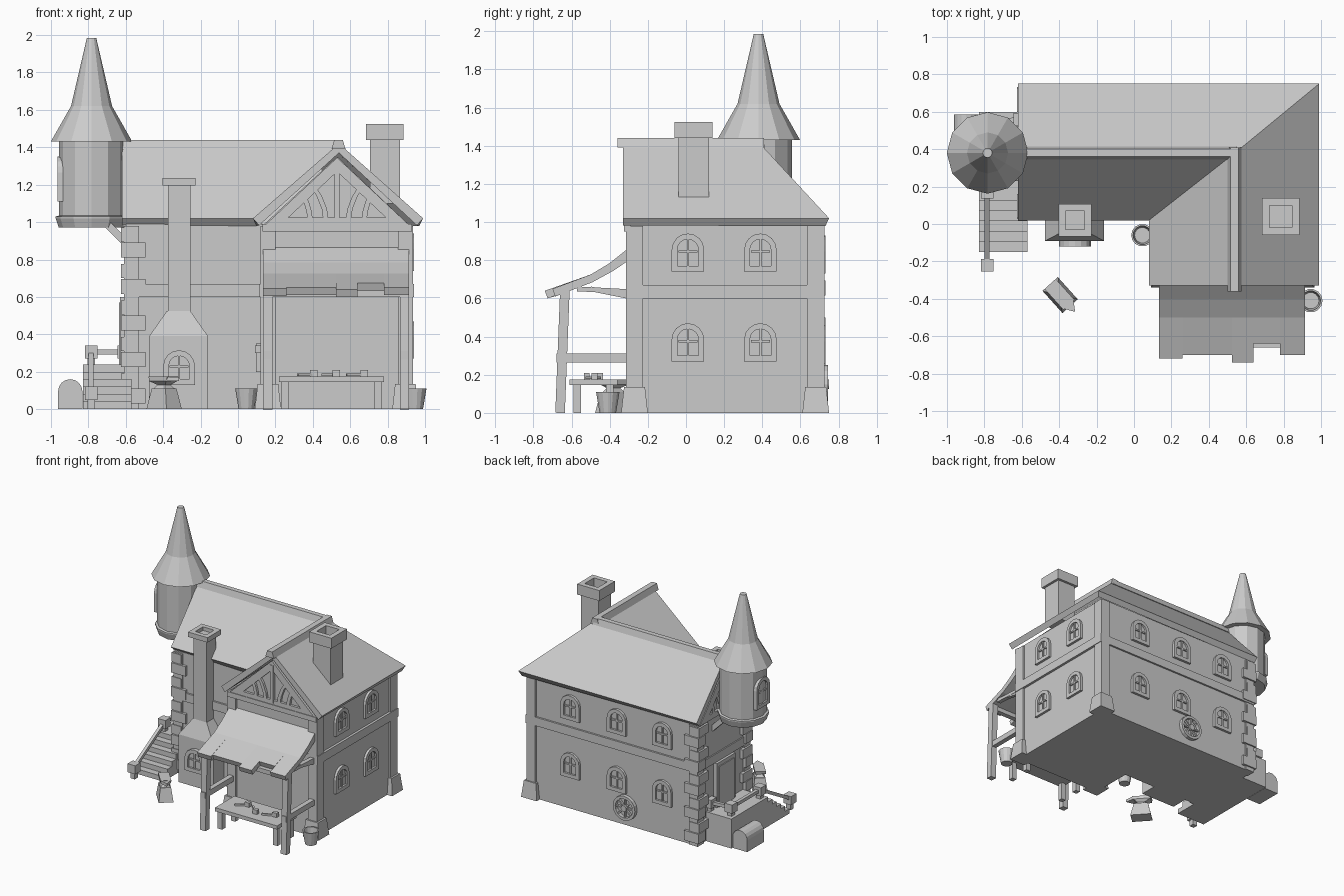
import bpy, bmesh, math
from mathutils import Vector, Matrix

cube = bpy.data.objects.get("Cube")
if cube:
    bpy.data.objects.remove(cube)

GREY = (0.6, 0.6, 0.6, 1)
mat = bpy.data.materials.new("stone_grey")
mat.use_nodes = True
mat.diffuse_color = GREY
mat.node_tree.nodes["Principled BSDF"].inputs["Base Color"].default_value = GREY


def finish(name, bm, matrix=None):
    if matrix:
        bm.transform(matrix)
    bmesh.ops.recalc_face_normals(bm, faces=bm.faces)
    me = bpy.data.meshes.new(name)
    bm.to_mesh(me)
    bm.free()
    me.materials.append(mat)
    ob = bpy.data.objects.new(name, me)
    bpy.context.collection.objects.link(ob)
    return ob


def extrude(bm, faces, vec):
    out = bmesh.ops.extrude_face_region(bm, geom=faces)["geom"]
    bmesh.ops.translate(bm, vec=vec, verts=[v for v in out if isinstance(v, bmesh.types.BMVert)])


def add_prism(bm, pts, axis, a, b):
    place = {"x": lambda u, v: (a, u, v), "y": lambda u, v: (u, a, v), "z": lambda u, v: (u, v, a)}[axis]
    face = bm.faces.new([bm.verts.new(place(u, v)) for u, v in pts])
    extrude(bm, [face], Vector([(b - a) * (axis == k) for k in "xyz"]))


def prism(name, pts, axis, a, b, matrix=None):
    bm = bmesh.new()
    add_prism(bm, pts, axis, a, b)
    return finish(name, bm, matrix)


def rect(x0, x1, y0, y1):
    return [(x0, y0), (x1, y0), (x1, y1), (x0, y1)]


def box(name, x0, x1, y0, y1, z0, z1, matrix=None):
    return prism(name, rect(x0, x1, y0, y1), "z", z0, z1, matrix)


def add_ring(bm, outer, inner, y, depth, closed=True):
    o = [bm.verts.new((u, y, v)) for u, v in outer]
    i = [bm.verts.new((u, y, v)) for u, v in inner]
    n = len(o)
    faces = [bm.faces.new((o[k], o[(k + 1) % n], i[(k + 1) % n], i[k])) for k in range(n if closed else n - 1)]
    extrude(bm, faces, Vector((0, depth, 0)))


def stack(name, levels, matrix=None):
    """Loft of rectangles (x0, x1, y0, y1, z)."""
    bm = bmesh.new()
    rings = [[bm.verts.new((x, y, z)) for x, y in rect(a, b, c, d)] for a, b, c, d, z in levels]
    for lo, hi in zip(rings, rings[1:]):
        for k in range(4):
            bm.faces.new((lo[k], lo[(k + 1) % 4], hi[(k + 1) % 4], hi[k]))
    bm.faces.new(rings[0])
    bm.faces.new(rings[-1])
    return finish(name, bm, matrix)


def beam(name, p, q, w, h):
    p, q = Vector(p), Vector(q)
    d = q - p
    rot = d.to_track_quat("Y", "Z").to_matrix().to_4x4()
    return box(name, -w / 2, w / 2, 0, d.length, -h / 2, h / 2, Matrix.Translation(p) @ rot)


def lathe(name, profile, centre, sides):
    bm = bmesh.new()
    vs = [bm.verts.new((r, 0, z)) for r, z in profile]
    edges = [bm.edges.new(e) for e in zip(vs, vs[1:])]
    bmesh.ops.spin(bm, geom=vs + edges, axis=(0, 0, 1), cent=(0, 0, 0), angle=math.tau, steps=sides)
    bmesh.ops.remove_doubles(bm, verts=bm.verts, dist=0.0005)
    return finish(name, bm, Matrix.Translation((*centre, 0)))


def arch(w, h, grow=0.0, n=8):
    r = w / 2
    top = [(r * math.cos(math.pi * k / n), h - r + r * math.sin(math.pi * k / n)) for k in range(n + 1)]
    return [(-r, grow), (r, grow)] + top


def window(name, x, y, z, turn, w=0.17, h=0.2):
    bm = bmesh.new()
    add_ring(bm, arch(w, h), arch(w - 0.06, h - 0.03, 0.03), 0.01, -0.03)
    add_prism(bm, arch(w - 0.05, h - 0.025, 0.025), "y", 0.01, -0.004)
    add_prism(bm, rect(-0.006, 0.006, 0.02, h - 0.02), "y", 0, -0.014)
    add_prism(bm, rect(0.035 - w / 2, w / 2 - 0.035, h * 0.5, h * 0.56), "y", 0, -0.014)
    finish(name, bm, Matrix.Translation((x, y, z)) @ Matrix.Rotation(math.radians(turn), 4, "Z"))


# Walls and gables
prism("walls", [(-0.6, 0.05), (0.13, 0.05), (0.13, -0.3), (0.92, -0.3), (0.92, 0.71), (-0.6, 0.71)], "z", 0, 0.99)
prism("main_gable", [(0.05, 0.98), (0.71, 0.98), (0.38, 1.35)], "x", -0.6, 0.45)
prism("wing_gable", [(0.13, 0.98), (0.92, 0.98), (0.53, 1.35)], "y", -0.3, 0.35)

# Roof shell
ROOF = dict(A=(-0.62, 0.38, 1.42), J=(0.54, 0.38, 1.42), F=(0.54, -0.33, 1.42), a=(-0.62, 0.02, 1.02),
            v=(0.08, 0.02, 1.02), f=(0.08, -0.33, 1.02), g=(0.99, -0.33, 1.02), b=(0.99, 0.75, 1.02), c=(-0.62, 0.75, 1.02))
bm = bmesh.new()
rv = {k: bm.verts.new(p) for k, p in ROOF.items()}
for loop in ("AavJ", "JvfF", "FgbJ", "JbcA"):
    bm.faces.new([rv[k] for k in loop])
roof = finish("roof", bm)
shell = roof.modifiers.new("thickness", "SOLIDIFY")
shell.thickness = 0.05
shell.offset = -1
prism("main_ridge_cap", [(0.345, 1.39), (0.415, 1.39), (0.4, 1.44), (0.36, 1.44)], "x", -0.62, 0.55)
prism("wing_ridge_cap", [(0.5, 1.39), (0.575, 1.39), (0.56, 1.44), (0.515, 1.44)], "y", -0.36, 0.41)

# Gable timbers
def gable_frame(name, half, matrix):
    bm = bmesh.new()
    add_ring(bm, [(-half, 0.98), (half, 0.98), (0, 1.345)],
             [(0.13 - half, 1.025), (half - 0.13, 1.025), (0, 1.27)], 0.01, -0.03)
    add_prism(bm, rect(-0.014, 0.014, 1.0, 1.31), "y", 0.01, -0.025)
    for s in (-1, 1):
        for x0, x1, z1 in ((0.045, 0.12, 1.2), (0.13, 0.17, 1.15)):
            pts = [(s * (x0 + (x1 - x0) * t * t), 1.0 + (z1 - 1.0) * t) for t in (0, 0.35, 0.7, 1)]
            add_ring(bm, pts, [(x + s * 0.028, z) for x, z in pts], 0.01, -0.03, False)
    finish(name, bm, matrix)


gable_frame("wing_gable_timbers", 0.39, Matrix.Translation((0.53, -0.3, 0)))
gable_frame("main_gable_timbers", 0.33, Matrix.Translation((-0.6, 0.38, 0)) @ Matrix.Rotation(-math.pi / 2, 4, "Z"))
box("gable_sill", 0.13, 0.93, -0.325, -0.29, 0.95, 0.99)

# Floor band, corner pillars and quoins
prism("floor_band", [(-0.61, 0.035), (0.115, 0.035), (0.115, -0.315), (0.94, -0.315), (0.94, 0.725), (-0.61, 0.725)], "z", 0.6, 0.67)
for x, y in ((0.895, -0.27), (0.895, 0.68), (0.16, -0.27)):
    box("corner_pillar", x - 0.04, x + 0.04, y - 0.045, y + 0.045, 0.1, 0.98)
    stack("pillar_base", [(x - 0.07, x + 0.07, y - 0.07, y + 0.07, 0),
                          (x - 0.055, x + 0.055, y - 0.055, y + 0.055, 0.135)])
for y, s in ((0.05, 1), (0.71, -1)):
    box("quoin_column", -0.61, -0.53, *sorted((y - s * 0.01, y + s * 0.07)), 0, 0.98)
    for k in range(5):
        z = 0.03 + k * 0.195
        box("quoin_block", -0.625, -0.495, *sorted((y - s * 0.022, y + s * 0.07)), z, z + 0.08)
        box("quoin_side_block", -0.625, -0.54, *sorted((y - s * 0.015, y + s * 0.11)), z + 0.085, z + 0.16)

# Windows and wheel
for z in (0.27, 0.74):
    for y in (0.01, 0.39):
        window("side_window", 0.92, y, z, 90)
    for x in (0.54, 0.12, -0.29):
        window("back_window", x, 0.71, z - 0.01, 180)
bm = bmesh.new()
circle = [(math.cos(math.tau * k / 16), math.sin(math.tau * k / 16)) for k in range(16)]
add_ring(bm, [(0.1 * u, 0.1 * v) for u, v in circle], [(0.078 * u, 0.078 * v) for u, v in circle], 0, -0.03)
add_prism(bm, [(0.025 * u, 0.025 * v) for u, v in circle], "y", 0, -0.035)
for u, v in circle[::2]:
    add_prism(bm, [(0.09 * u - 0.006 * v, 0.09 * v + 0.006 * u), (0.09 * u + 0.006 * v, 0.09 * v - 0.006 * u),
                   (0.006 * v, -0.006 * u), (-0.006 * v, 0.006 * u)], "y", -0.005, -0.022)
finish("wagon_wheel", bm, Matrix.Translation((0.04, 0.715, 0.15)) @ Matrix.Rotation(math.pi, 4, "Z"))

# Chimneys
def flue(name, x, y, shaft, cap, hole, z0, z1, z2):
    box(name + "_shaft", x - shaft, x + shaft, y - shaft, y + shaft, z0, z1)
    sq = lambda r, z: (x - r, x + r, y - r, y + r, z)
    stack(name + "_cap", [sq(shaft, z1), sq(cap, z1), sq(cap, z2), sq(hole, z2), sq(hole, z1 + 0.01)])


flue("house_chimney", 0.785, 0.04, 0.08, 0.1, 0.06, 1.1, 1.44, 1.525)
flue("forge_chimney", -0.315, 0.02, 0.06, 0.088, 0.05, 0.5, 1.195, 1.235)
stack("forge_hood", [(-0.475, -0.16, -0.09, 0.06, 0), (-0.475, -0.16, -0.09, 0.06, 0.39), (-0.38, -0.255, -0.04, 0.08, 0.525)])
window("forge_mouth", -0.315, -0.1, 0.13, 0, 0.17, 0.185)

# Tower
TOWER = (-0.783, 0.38)
lathe("tower_body", [(0, 0.97), (0.175, 0.97), (0.192, 1.02), (0.192, 1.03), (0.175, 1.035), (0.175, 1.44), (0, 1.44)], TOWER, 12)
lathe("tower_roof", [(0, 1.43), (0.218, 1.43), (0.11, 1.62), (0.025, 1.985), (0, 1.985)], TOWER, 12)
window("tower_window", -0.945, 0.38, 1.11, -90, 0.17, 0.24)
for y in (0.25, 0.5):
    beam("tower_brace", (-0.7, y, 0.99), (-0.59, y, 0.88), 0.04, 0.04)

# Door, landing and steps
box("door_frame", -0.63, -0.59, 0.26, 0.5, 0.24, 0.6)
box("door", -0.637, -0.6, 0.285, 0.475, 0.24, 0.57)
box("landing", -0.83, -0.57, 0.15, 0.6, 0, 0.24)
for k in range(6):
    box("step", -0.83, -0.57, -0.15 + k * 0.055, 0.2, k * 0.04, k * 0.04 + 0.04)
dome = [(u - 0.897, v) for u, v in arch(0.13, 0.16)]
prism("cellar_hatch", dome, "y", 0.37, 0.585)
posts = [(-0.785, -0.22, 0.03), (-0.785, 0.17, 0.25), (-0.785, 0.54, 0.25), (-0.61, 0.56, 0.25)]
for x, y, z in posts:
    box("rail_post", x - 0.02, x + 0.02, y - 0.02, y + 0.02, max(0, z - 0.03), z + 0.09)
    box("rail_post_block", x - 0.034, x + 0.034, y - 0.034, y + 0.034, z + 0.02, z + 0.09)
for p, q in zip(posts, posts[1:]):
    beam("hand_rail", (p[0], p[1], p[2] + 0.055), (q[0], q[1], q[2] + 0.055), 0.026, 0.026)

# Awning with a ragged front edge
for x0, x1, y, drop in ((0.135, 0.26, -0.72, 0.605), (0.26, 0.525, -0.7, 0.61), (0.525, 0.64, -0.74, 0.6),
                        (0.64, 0.78, -0.64, 0.635), (0.78, 0.915, -0.7, 0.61)):
    prism("awning_panel", [(-0.3, 0.865), (-0.4, 0.785), (-0.5, 0.725), (y, drop + 0.04), (y + 0.015, drop),
                           (-0.49, 0.685), (-0.38, 0.745), (-0.3, 0.8)], "x", x0, x1)
for x in (0.16, 0.89):
    beam("awning_post", (x, -0.66, 0), (x, -0.635, 0.64), 0.05, 0.05)
    box("awning_low_rail", x - 0.02, x + 0.02, -0.68, -0.29, 0.265, 0.31)
    beam("awning_tie", (x, -0.57, 0.65), (x, -0.29, 0.635), 0.035, 0.025)
    beam("awning_brace", (x, -0.5, 0.65), (x, -0.3, 0.61), 0.03, 0.025)
box("awning_front_rail", 0.14, 0.91, -0.66, -0.62, 0.6, 0.635)

# Workbench and tools
box("bench_top", 0.22, 0.78, -0.61, -0.36, 0.145, 0.175)
for x in (0.25, 0.75):
    for y in (-0.57, -0.4):
        box("bench_leg", x - 0.02, x + 0.02, y - 0.02, y + 0.02, 0, 0.15)
for x, y, dx, dy in ((0.32, -0.5, 0.09, 0.05), (0.45, -0.45, 0.08, -0.07), (0.58, -0.52, 0.1, 0.04)):
    beam("tool_handle", (x, y, 0.185), (x + dx, y + dy, 0.185), 0.014, 0.014)
    box("tool_head", x + dx - 0.025, x + dx + 0.015, y + dy - 0.015, y + dy + 0.015, 0.172, 0.21)
for y in (-0.12, -0.2):
    box("hanging_tool", 0.095, 0.13, y - 0.01, y + 0.01, 0.2, 0.35)
    box("hanging_tool_head", 0.09, 0.13, y - 0.025, y + 0.025, 0.3, 0.34)

# Buckets and anvil
for x, y, r in ((0.045, -0.06, 0.06), (0.945, -0.41, 0.063)):
    lathe("bucket", [(0, 0), (r * 0.7, 0), (r, 0.11), (r * 0.84, 0.11), (r * 0.7, 0.03), (0, 0.03)], (x, y), 14)
turn = Matrix.Translation((-0.395, -0.38, 0)) @ Matrix.Rotation(math.radians(-48), 4, "Z")
stack("anvil_stump", [(-0.08, 0.08, -0.055, 0.055, 0), (-0.055, 0.055, -0.04, 0.04, 0.11)], turn)
stack("anvil_body", [(-0.045, 0.045, -0.035, 0.035, 0.11), (-0.03, 0.03, -0.02, 0.02, 0.13), (-0.075, 0.06, -0.04, 0.04, 0.15),
                     (-0.08, 0.07, -0.04, 0.04, 0.175)], turn)
prism("anvil_horn", [(0.06, -0.04), (0.12, 0), (0.06, 0.04)], "z", 0.15, 0.173, turn)
